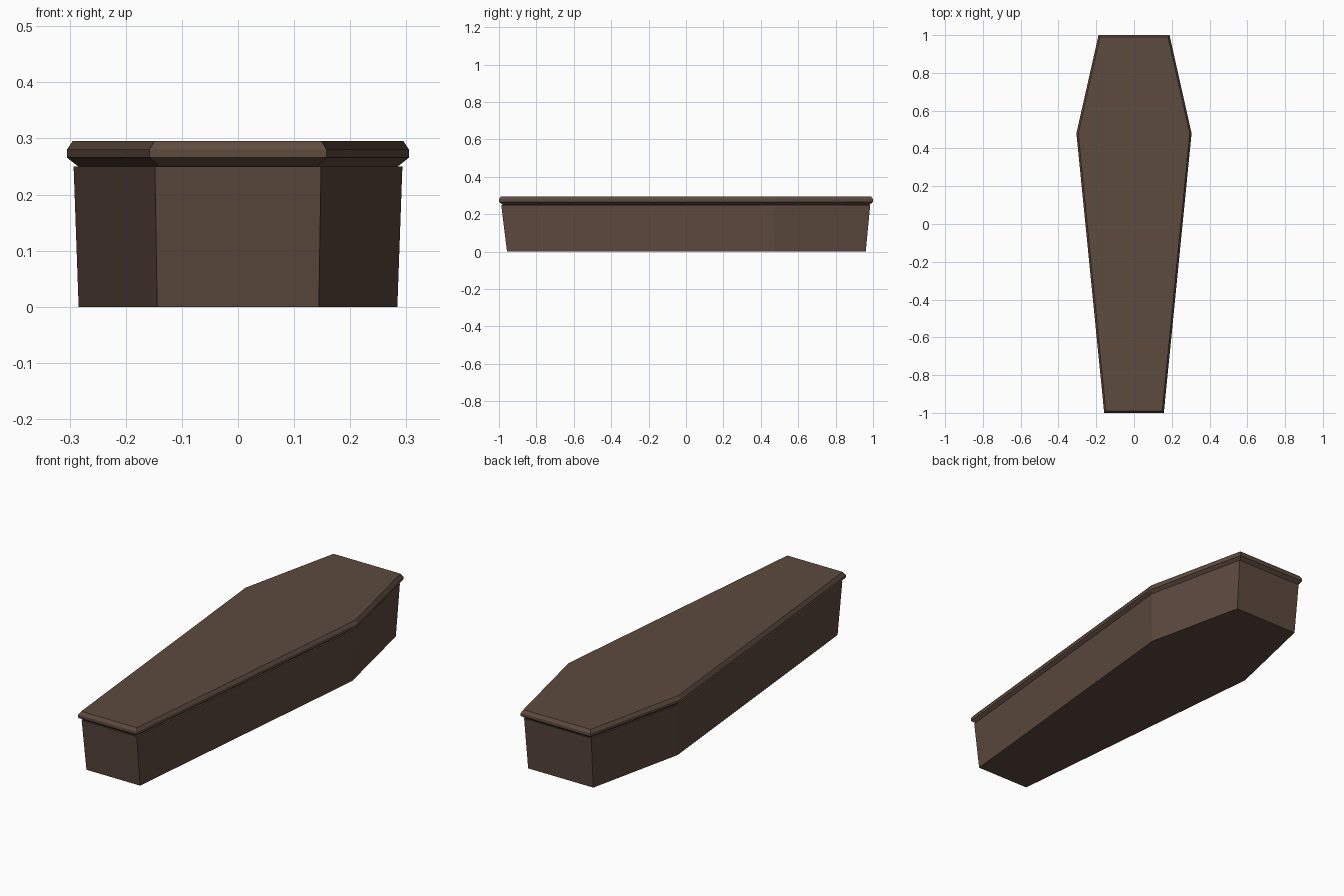
import bpy
import bmesh
from mathutils import Vector

cube = bpy.data.objects.get("Cube")
if cube:
    bpy.data.objects.remove(cube, do_unlink=True)


def material(name, color):
    mat = bpy.data.materials.new(name)
    mat.use_nodes = True
    mat.diffuse_color = color
    mat.node_tree.nodes["Principled BSDF"].inputs["Base Color"].default_value = color
    return mat


def hexagon(half):
    """Mirror the right-hand points (foot to head) into a closed outline."""
    return [Vector(p) for p in half] + [Vector((-x, y)) for x, y in reversed(half)]


def inset(points, amount):
    """Move every edge of a convex outline inwards by the same amount."""
    result = []
    for i, p in enumerate(points):
        a = (p - points[i - 1]).normalized()
        b = (points[(i + 1) % len(points)] - p).normalized()
        na, nb = Vector((-a.y, a.x)), Vector((-b.y, b.x))
        result.append(p + (na + nb) * amount / (1 + na.dot(nb)))
    return result


def loft(name, rings, mat):
    """Join stacked outlines (points, z) into a closed, flat-shaded solid."""
    bm = bmesh.new()
    loops = [[bm.verts.new((p.x, p.y, z)) for p in pts] for pts, z in rings]
    for low, high in zip(loops, loops[1:]):
        n = len(low)
        for i in range(n):
            j = (i + 1) % n
            bm.faces.new((low[i], low[j], high[j], high[i]))
    bm.faces.new(loops[0][::-1])
    bm.faces.new(loops[-1])
    bmesh.ops.recalc_face_normals(bm, faces=bm.faces)
    mesh = bpy.data.meshes.new(name)
    bm.to_mesh(mesh)
    bm.free()
    mesh.materials.append(mat)
    obj = bpy.data.objects.new(name, mesh)
    bpy.context.collection.objects.link(obj)
    return obj


body_wood = material("dark brown wood", (0.107, 0.066, 0.048, 1))
lid_wood = material("brown lid wood", (0.110, 0.070, 0.049, 1))

# Tapered box
floor = hexagon([(0.144, -0.957), (0.284, 0.47), (0.175, 0.961)])
rim = hexagon([(0.148, -0.988), (0.293, 0.475), (0.18, 0.985)])
loft("coffin_box", [(floor, 0), (rim, 0.25)], body_wood)

# Lid with bevelled upper and lower edges
edge = hexagon([(0.158, -1), (0.305, 0.48), (0.188, 1)])
loft("coffin_lid", [(inset(edge, 0.02), 0.25), (edge, 0.266),
                    (edge, 0.28), (inset(edge, 0.01), 0.295)], lid_wood)
